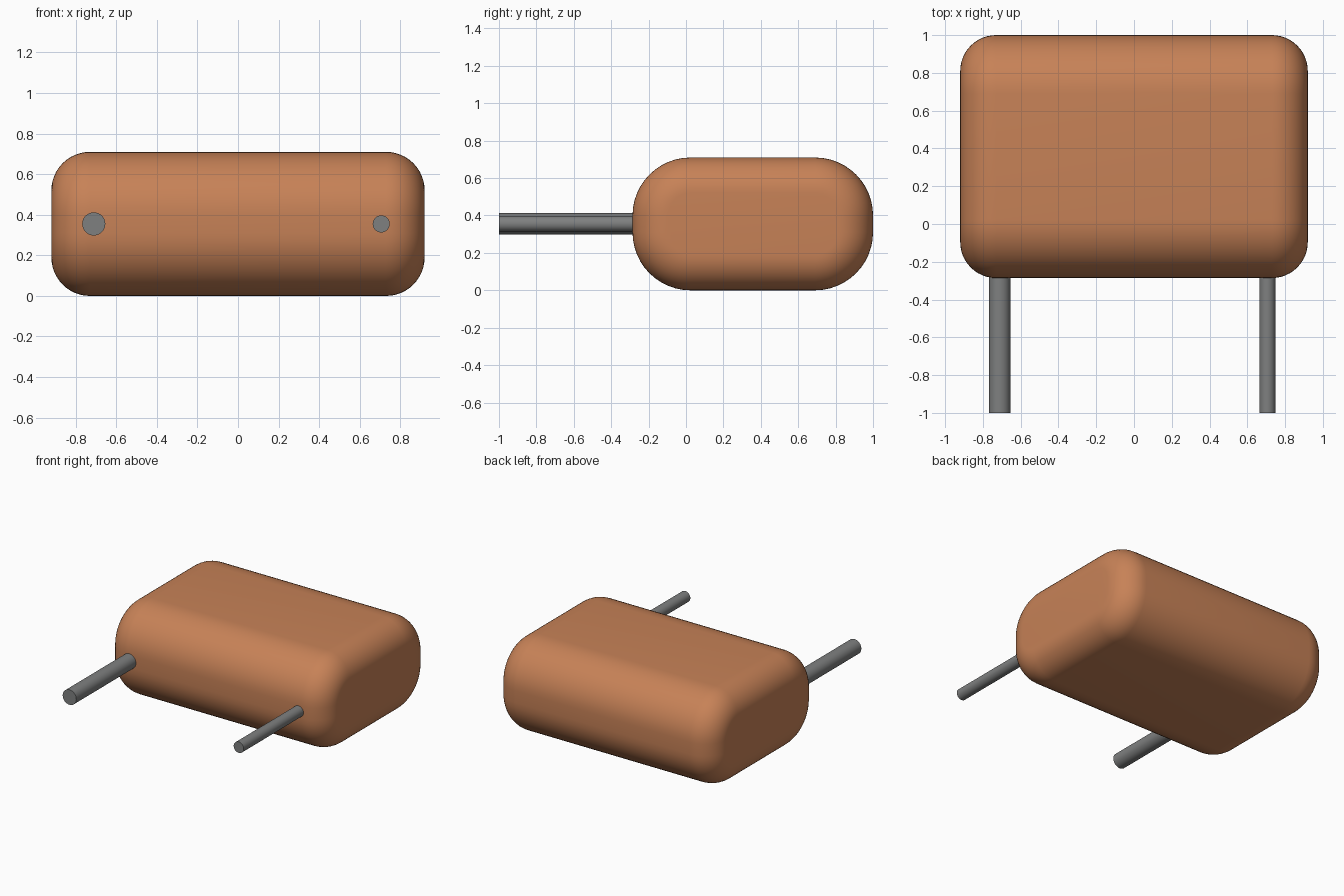
import bpy
import bmesh
import math

cube = bpy.data.objects.get("Cube")
if cube:
    bpy.data.objects.remove(cube, do_unlink=True)


def make_material(name, rgb):
    mat = bpy.data.materials.new(name)
    mat.use_nodes = True
    mat.diffuse_color = (*rgb, 1)
    mat.node_tree.nodes["Principled BSDF"].inputs["Base Color"].default_value = (*rgb, 1)
    return mat


copper = make_material("copper brown", (0.57, 0.222, 0.095))
steel = make_material("lead grey", (0.21, 0.215, 0.215))

HALF_X, HALF_Y, HALF_Z = 0.92, 0.643, 0.355
CENTRE_Y = 0.357
EDGE_R = 0.31   # rounding of the long edges
END_R = 0.19    # rounding around both ends
STEPS = 12


def section(inset):
    """Rounded rectangle in y and z, shrunk evenly by inset."""
    r = EDGE_R - inset
    points = []
    for q, (sy, sz) in enumerate([(1, 1), (-1, 1), (-1, -1), (1, -1)]):
        for i in range(STEPS + 1):
            a = math.pi / 2 * (q + i / STEPS)
            points.append((sy * (HALF_Y - EDGE_R) + r * math.cos(a),
                           sz * (HALF_Z - EDGE_R) + r * math.sin(a)))
    return points


# Body: rounded sections lofted along x, with a quarter round at each end
arc = [math.pi / 2 * i / STEPS for i in range(STEPS + 1)]
stations = [(HALF_X - END_R * (1 - math.sin(a)), END_R * (1 - math.cos(a))) for a in arc]
stations = [(-x, d) for x, d in reversed(stations)] + stations

bm = bmesh.new()
rings = [[bm.verts.new((x, y, z)) for y, z in section(d)] for x, d in stations]
for lower, upper in zip(rings, rings[1:]):
    n = len(lower)
    for i in range(n):
        j = (i + 1) % n
        bm.faces.new((lower[i], lower[j], upper[j], upper[i]))
bm.faces.new(rings[0])
bm.faces.new(rings[-1])
bmesh.ops.recalc_face_normals(bm, faces=bm.faces)
mesh = bpy.data.meshes.new("body")
bm.to_mesh(mesh)
bm.free()
mesh.materials.append(copper)
body = bpy.data.objects.new("body", mesh)
body.location = (0, CENTRE_Y, HALF_Z)
bpy.context.collection.objects.link(body)


# Leads: two straight pins of different thickness, set into the front
def add_lead(name, x, radius):
    front, back = -1.0, -0.2
    bpy.ops.mesh.primitive_cylinder_add(
        vertices=32, radius=radius, depth=back - front,
        location=(x, (front + back) / 2, HALF_Z), rotation=(math.pi / 2, 0, 0))
    lead = bpy.context.object
    lead.name = name
    lead.data.materials.append(steel)
    return lead


parts = [body, add_lead("thick_lead", -0.711, 0.057), add_lead("thin_lead", 0.706, 0.042)]

# Smooth shading with the lead tips kept sharp
for part in parts:
    bpy.ops.object.select_all(action="DESELECT")
    part.select_set(True)
    bpy.context.view_layer.objects.active = part
    bpy.ops.object.shade_smooth_by_angle(angle=math.radians(35))
